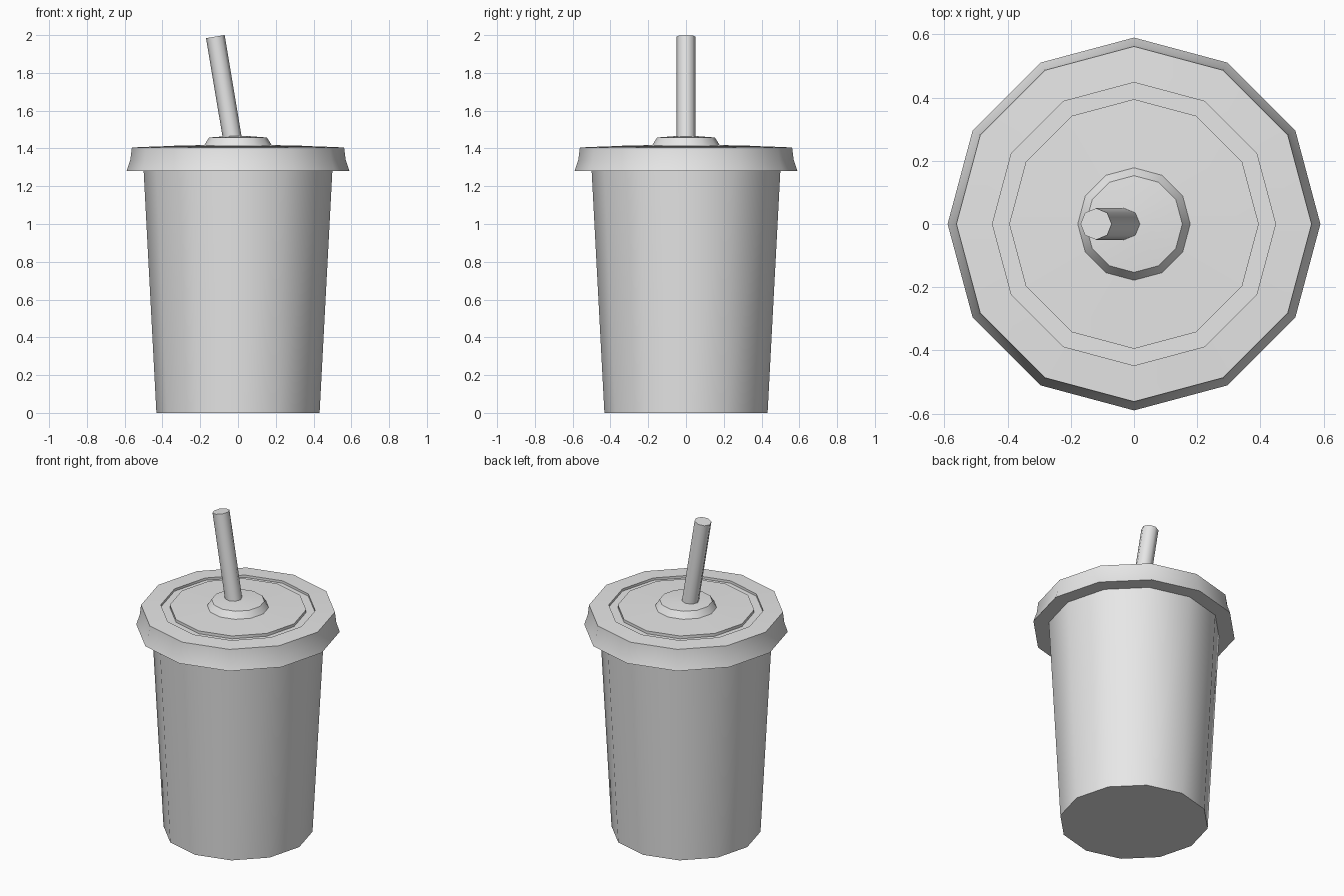
import bpy
import bmesh
from math import cos, sin, pi, radians
from mathutils import Matrix, Vector

cube = bpy.data.objects.get("Cube")
if cube:
    bpy.data.objects.remove(cube, do_unlink=True)

grey = bpy.data.materials.new("plain_grey")
grey.use_nodes = True
grey.diffuse_color = (0.8, 0.8, 0.8, 1)
grey.node_tree.nodes["Principled BSDF"].inputs["Base Color"].default_value = (0.8, 0.8, 0.8, 1)


def lathe(name, profile, sides, matrix=None):
    """Spin (radius, height) points, listed bottom to top, into a capped solid."""
    bm = bmesh.new()
    rings = [[bm.verts.new((r * cos(2 * pi * i / sides), r * sin(2 * pi * i / sides), z))
              for i in range(sides)] for r, z in profile]
    for low, high in zip(rings, rings[1:]):
        for i in range(sides):
            j = (i + 1) % sides
            bm.faces.new((low[i], low[j], high[j], high[i]))
    bm.faces.new(rings[0][::-1])
    bm.faces.new(rings[-1])
    if matrix:
        bm.transform(matrix)
    mesh = bpy.data.meshes.new(name)
    bm.to_mesh(mesh)
    bm.free()
    mesh.materials.append(grey)
    obj = bpy.data.objects.new(name, mesh)
    bpy.context.collection.objects.link(obj)
    bpy.ops.object.select_all(action='DESELECT')
    obj.select_set(True)
    bpy.context.view_layer.objects.active = obj
    bpy.ops.object.shade_smooth_by_angle(angle=radians(50))
    return obj


# Tapered cup
lathe("cup_body", [(0.432, 0), (0.5, 1.29)], 12)

# Lid with flared skirt, shallow groove and raised straw collar
lathe("lid", [(0.59, 1.28), (0.57, 1.34), (0.562, 1.405), (0.448, 1.41),
              (0.448, 1.395), (0.395, 1.395), (0.395, 1.413), (0.178, 1.418),
              (0.153, 1.458), (0.06, 1.465)], 12)

# Leaning straw
tilt = radians(-9.5)
top = Vector((-0.12, 0, 1.992))
straw_frame = Matrix.Translation(top) @ Matrix.Rotation(tilt, 4, 'Y')
lathe("straw", [(0.05, -0.57), (0.05, 0)], 8, straw_frame)
